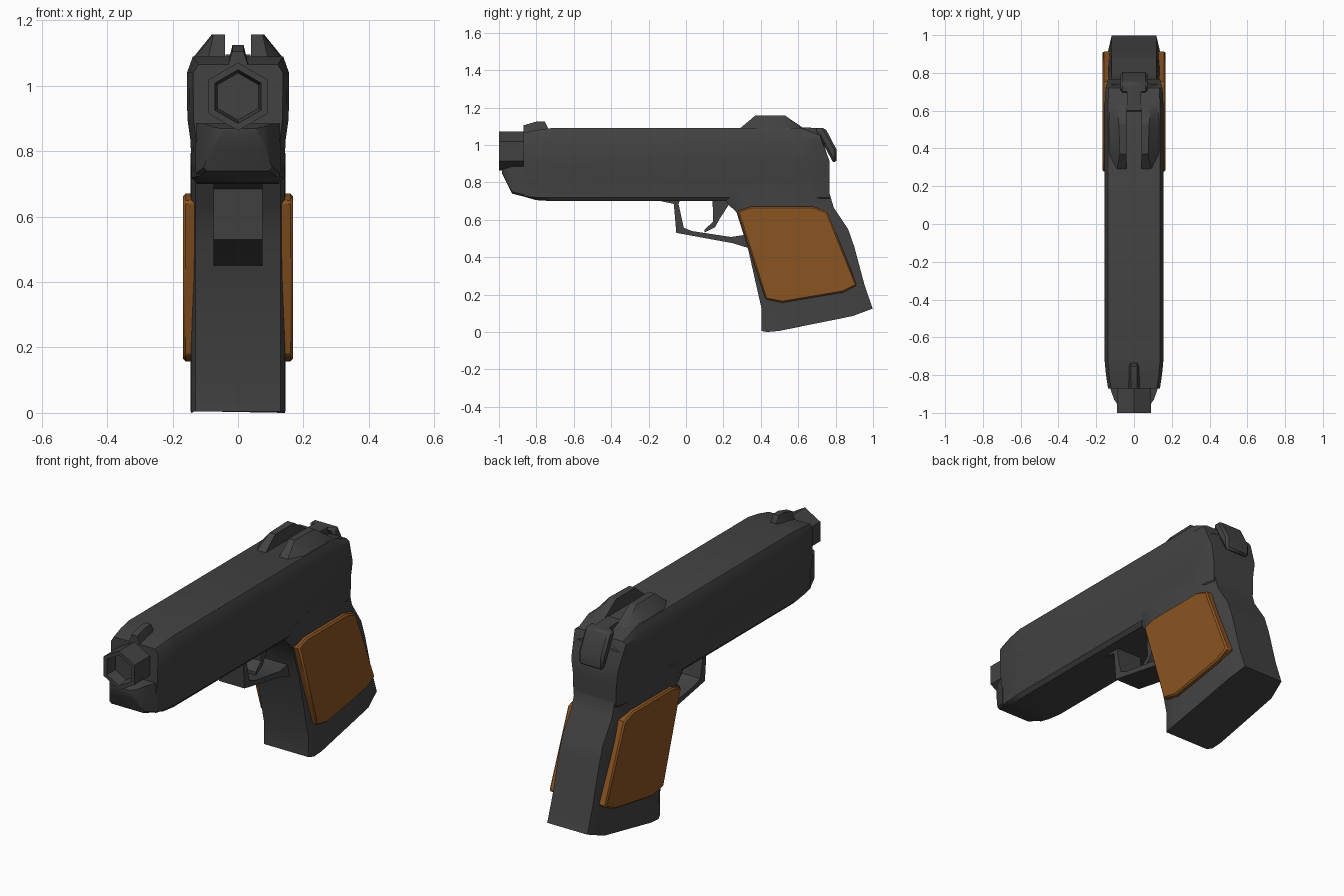
import bpy, bmesh, math
from mathutils import Matrix, Vector

if "Cube" in bpy.data.objects:
    bpy.data.objects.remove(bpy.data.objects["Cube"])


def material(name, rgb):
    m = bpy.data.materials.new(name)
    m.use_nodes = True
    m.diffuse_color = (*rgb, 1)
    m.node_tree.nodes["Principled BSDF"].inputs["Base Color"].default_value = (*rgb, 1)
    return m


steel = material("dark steel", (0.055, 0.055, 0.055))
wood = material("brown wood", (0.26, 0.09, 0.016))


def finish(name, bm, mat=steel, bevel=0.0):
    bmesh.ops.recalc_face_normals(bm, faces=bm.faces)
    mesh = bpy.data.meshes.new(name)
    bm.to_mesh(mesh)
    bm.free()
    mesh.materials.append(mat)
    ob = bpy.data.objects.new(name, mesh)
    bpy.context.collection.objects.link(ob)
    if bevel:
        mod = ob.modifiers.new("edge_bevel", "BEVEL")
        mod.width, mod.segments = bevel, 1
        mod.angle_limit = math.radians(50)
    bpy.ops.object.select_all(action="DESELECT")
    ob.select_set(True)
    bpy.context.view_layer.objects.active = ob
    bpy.ops.object.shade_smooth_by_angle(angle=math.radians(30))
    return ob


def loft(name, rings, **kw):
    """Skin a list of equally long rings and cap both ends."""
    bm = bmesh.new()
    loops = [[bm.verts.new(p) for p in ring] for ring in rings]
    n = len(loops[0])
    for a, b in zip(loops, loops[1:]):
        for i in range(n):
            j = (i + 1) % n
            bm.faces.new((a[i], a[j], b[j], b[i]))
    bm.faces.new(loops[0])
    bm.faces.new(loops[-1])
    return finish(name, bm, **kw)


def plate(name, outline, x0, x1, **kw):
    """Extrude a side outline of (y, z) points across x."""
    return loft(name, [[(x, y, z) for y, z in outline] for x in (x0, x1)], **kw)


def mirrored(half):
    return half + [(-x, z) for x, z in reversed(half)]


# Slide and frame body: one cross-section, narrowed and clipped along the length
section = mirrored([(0.125, 0.70), (0.142, 0.72), (0.145, 0.83), (0.155, 0.90),
                    (0.156, 1.04), (0.138, 1.09)])
body = []
for y, scale, low, top in [(-0.87, 0.88, 0.725, 1.065), (-0.8, 0.95, 0.705, 1.08),
                           (-0.72, 1, 0.70, 1.09), (0.62, 1, 0.70, 1.09),
                           (0.72, 0.97, 0.70, 1.05), (0.768, 0.88, 0.70, 0.91)]:
    body.append([(x * scale, y, max(low, min(z, top))) for x, z in section])
loft("slide_body", body)

# Rounded nose under the muzzle
nose = []
for y, w, low, top in [(-0.86, 0.13, 0.722, 0.885), (-0.93, 0.105, 0.74, 0.885),
                       (-0.965, 0.08, 0.81, 0.875), (-0.985, 0.055, 0.85, 0.87)]:
    nose.append([(x, y, z) for x, z in mirrored([(w * 0.9, low), (w, low + 0.01), (w, top)])])
loft("frame_nose", nose)

# Hexagonal muzzle with a recessed bore
bm = bmesh.new()
bmesh.ops.create_cone(bm, cap_ends=True, segments=6, radius1=0.104, radius2=0.104, depth=0.15,
                      matrix=Matrix.Translation((0, -0.925, 0.967))
                      @ Matrix.Rotation(math.radians(90), 4, "X"))
front = min(bm.faces, key=lambda f: f.calc_center_median().y)
bmesh.ops.inset_region(bm, faces=[front], thickness=0.022)
bore = bmesh.ops.extrude_discrete_faces(bm, faces=[front])["faces"][0]
middle = bore.calc_center_median()
for v in bore.verts:
    v.co = middle + (v.co - middle) * 0.88 + Vector((0, 0.06, 0))
finish("muzzle", bm)

# Front sight
loft("front_sight", [[(x, y, z) for x, z in mirrored([(0.035, 1.05), (0.017, top)])]
                     for y, top in [(-0.87, 1.105), (-0.80, 1.125), (-0.755, 1.125), (-0.735, 1.085)]])

# Twin rear sight humps
for side, s in (("left", 1), ("right", -1)):
    rings = []
    for y, inner, mid, outer, top in [(0.29, 0.04, 0.09, 0.13, 1.09), (0.37, 0.04, 0.075, 0.135, 1.157),
                                      (0.53, 0.04, 0.08, 0.138, 1.157), (0.64, 0.04, 0.09, 0.138, 1.082),
                                      (0.74, 0.04, 0.08, 0.12, 1.01)]:
        rings.append([(s * x, y, z) for x, z in [(inner, 0.98), (inner, top), (mid, top),
                                                (outer, min(top - 0.01, 1.085)), (outer, 0.98)]])
    loft(side + "_rear_sight", rings)

# Hammer and its arm
plate("hammer", [(0.69, 1.09), (0.745, 1.09), (0.805, 0.975), (0.805, 0.905),
                 (0.785, 0.91), (0.72, 1.03)], -0.072, 0.072, bevel=0.018)
plate("hammer_arm", [(0.55, 1.05), (0.60, 1.095), (0.72, 1.09), (0.72, 1.02)], -0.038, 0.038)

# Grip: slanted cross-sections running from heel to frame
grip = []
for y0, z0, y1, z1, sag in [(0.405, 0.005, 0.998, 0.125, 0.018), (0.405, 0.12, 0.955, 0.25, 0),
                            (0.335, 0.43, 0.90, 0.455, 0), (0.305, 0.53, 0.867, 0.55, 0),
                            (0.27, 0.64, 0.79, 0.665, 0), (0.22, 0.688, 0.768, 0.74, 0),
                            (0.20, 0.75, 0.765, 0.88, 0)]:
    profile = mirrored([(0.13, 0), (0.143, 0.05), (0.145, 0.16), (0.143, 0.82), (0.118, 1)])
    grip.append([(x, y0 + (y1 - y0) * t, max(0, z0 + (z1 - z0) * t - (sag if 0 < t < 1 else 0)))
                 for x, t in profile])
loft("grip", grip)

# Wooden grip panels
panel = [(0.275, 0.647), (0.345, 0.67), (0.68, 0.67), (0.755, 0.645),
         (0.915, 0.25), (0.84, 0.212), (0.515, 0.157), (0.425, 0.175)]
for side, s in (("left", 1), ("right", -1)):
    plate(side + "_grip_panel", panel, s * 0.12, s * 0.168, mat=wood, bevel=0.008)

# Trigger guard and trigger
plate("trigger_guard", [(-0.16, 0.705), (-0.065, 0.685), (-0.052, 0.53), (0.25, 0.475), (0.33, 0.45),
                        (0.32, 0.52), (0.24, 0.508), (0.03, 0.54), (-0.012, 0.558),
                        (-0.04, 0.685), (-0.03, 0.71)], -0.075, 0.075)
plate("trigger", [(0.142, 0.71), (0.145, 0.59), (0.10, 0.548), (0.10, 0.532), (0.155, 0.56),
                  (0.18, 0.605), (0.235, 0.69), (0.235, 0.71)], -0.035, 0.035)
